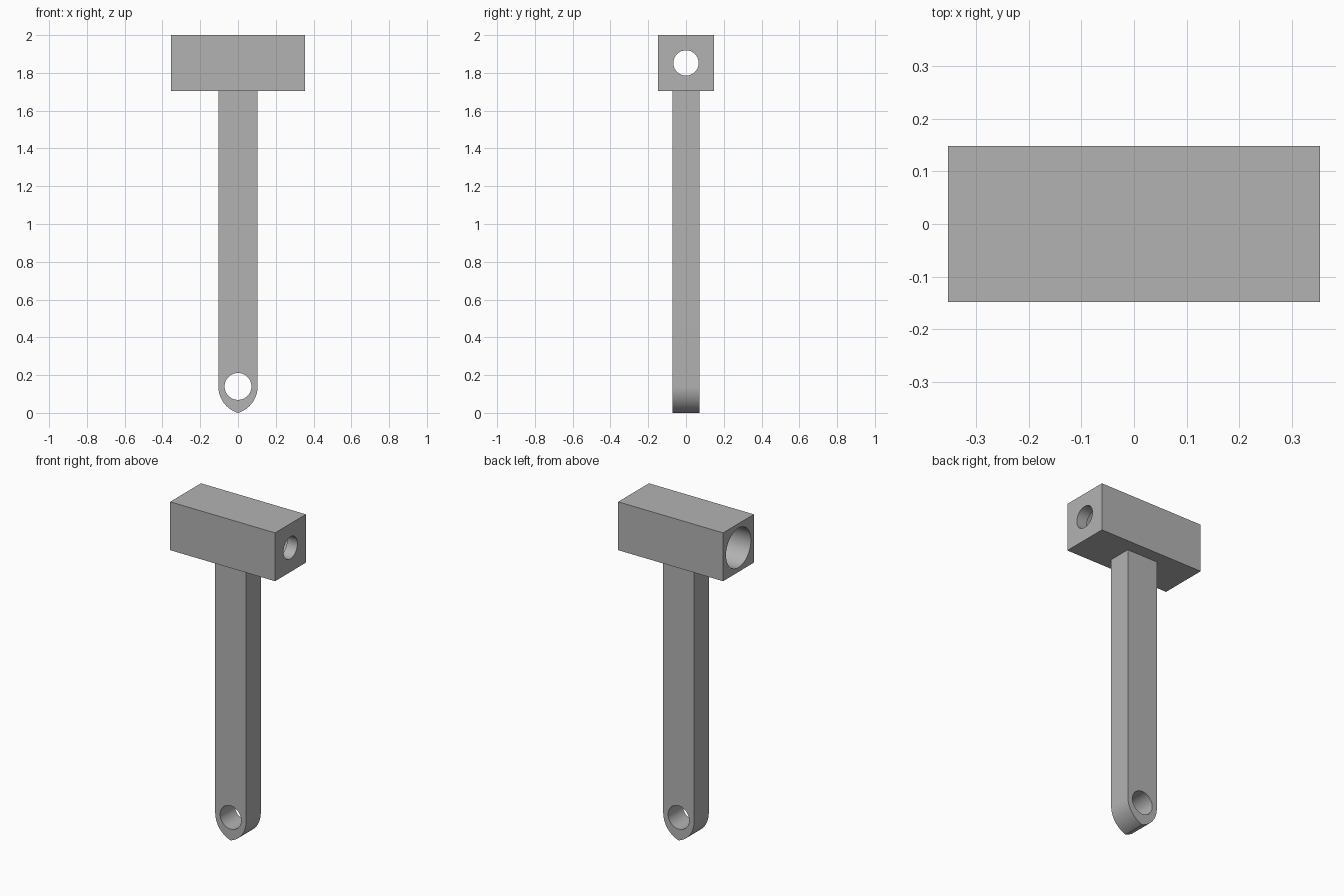
import bpy
import bmesh
from math import radians, cos, sin, atan2
from mathutils import Matrix

default_cube = bpy.data.objects.get("Cube")
if default_cube:
    bpy.data.objects.remove(default_cube, do_unlink=True)

# Single plain grey finish
grey = bpy.data.materials.new("plain grey")
grey.use_nodes = True
grey_colour = (0.45, 0.45, 0.45, 1)
grey.diffuse_color = grey_colour
grey.node_tree.nodes["Principled BSDF"].inputs["Base Color"].default_value = grey_colour

HEAD_BOTTOM, HEAD_TOP = 1.705, 2.0
HEAD_X, HEAD_Y = 0.354, 0.148
BORE_Z = (HEAD_BOTTOM + HEAD_TOP) / 2
SHAFT_X, SHAFT_Y = 0.104, 0.071
EYE_Z, EYE_R = 0.14, 0.071
END_WALL = 0.07


def make_object(name, bm):
    mesh = bpy.data.meshes.new(name)
    bmesh.ops.recalc_face_normals(bm, faces=bm.faces)
    bm.to_mesh(mesh)
    bm.free()
    mesh.materials.append(grey)
    obj = bpy.data.objects.new(name, mesh)
    bpy.context.collection.objects.link(obj)
    return obj


def drill(obj, radius, start, end, axis):
    """Cut a round hole along x or y, from start to end."""
    rotation = Matrix.Rotation(radians(90), 4, "Y" if axis == "x" else "X")
    bm = bmesh.new()
    bmesh.ops.create_cone(bm, cap_ends=True, segments=64, radius1=radius,
                          radius2=radius, depth=end - start, matrix=rotation)
    cutter = make_object("hole_cutter", bm)
    middle = (start + end) / 2
    cutter.location = (middle, 0, BORE_Z) if axis == "x" else (0, middle, EYE_Z)
    cutter.hide_render = True
    bpy.context.view_layer.update()
    mod = obj.modifiers.new("hole", "BOOLEAN")
    mod.operation = "DIFFERENCE"
    mod.solver = "EXACT"
    mod.object = cutter
    bpy.context.view_layer.objects.active = obj
    bpy.ops.object.modifier_apply(modifier=mod.name)
    bpy.data.objects.remove(cutter, do_unlink=True)


def smooth(obj):
    bpy.ops.object.select_all(action="DESELECT")
    obj.select_set(True)
    bpy.context.view_layer.objects.active = obj
    bpy.ops.object.shade_smooth_by_angle(angle=radians(30))


# Head block with a stepped bore, wide from the right end
bm = bmesh.new()
bmesh.ops.create_cube(bm, size=2, matrix=Matrix.Translation((0, 0, BORE_Z))
                      @ Matrix.Diagonal((HEAD_X, HEAD_Y, (HEAD_TOP - HEAD_BOTTOM) / 2, 1)))
head = make_object("head_block", bm)
drill(head, 0.12, -HEAD_X - 0.1, HEAD_X - END_WALL, "x")
drill(head, 0.067, 0, HEAD_X + 0.1, "x")
smooth(head)

# Shaft with a pointed-arch tip: each side is an arc that meets on the centre line
arc_r = (SHAFT_X ** 2 + EYE_Z ** 2) / (2 * SHAFT_X)
arc_x = SHAFT_X - arc_r
sweep = atan2(EYE_Z, -arc_x)
steps = 16
side = [(arc_x + arc_r * cos(sweep * i / steps), EYE_Z - arc_r * sin(sweep * i / steps))
        for i in range(steps)]
outline = [(SHAFT_X, HEAD_BOTTOM)] + side + [(0, 0)]
outline += [(-x, z) for x, z in reversed(side)] + [(-SHAFT_X, HEAD_BOTTOM)]
bm = bmesh.new()
face = bm.faces.new([bm.verts.new((x, -SHAFT_Y, z)) for x, z in outline])
extruded = bmesh.ops.extrude_face_region(bm, geom=[face])["geom"]
bmesh.ops.translate(bm, vec=(0, 2 * SHAFT_Y, 0),
                    verts=[v for v in extruded if isinstance(v, bmesh.types.BMVert)])
shaft = make_object("shaft", bm)
drill(shaft, EYE_R, -SHAFT_Y - 0.1, SHAFT_Y + 0.1, "y")
smooth(shaft)
